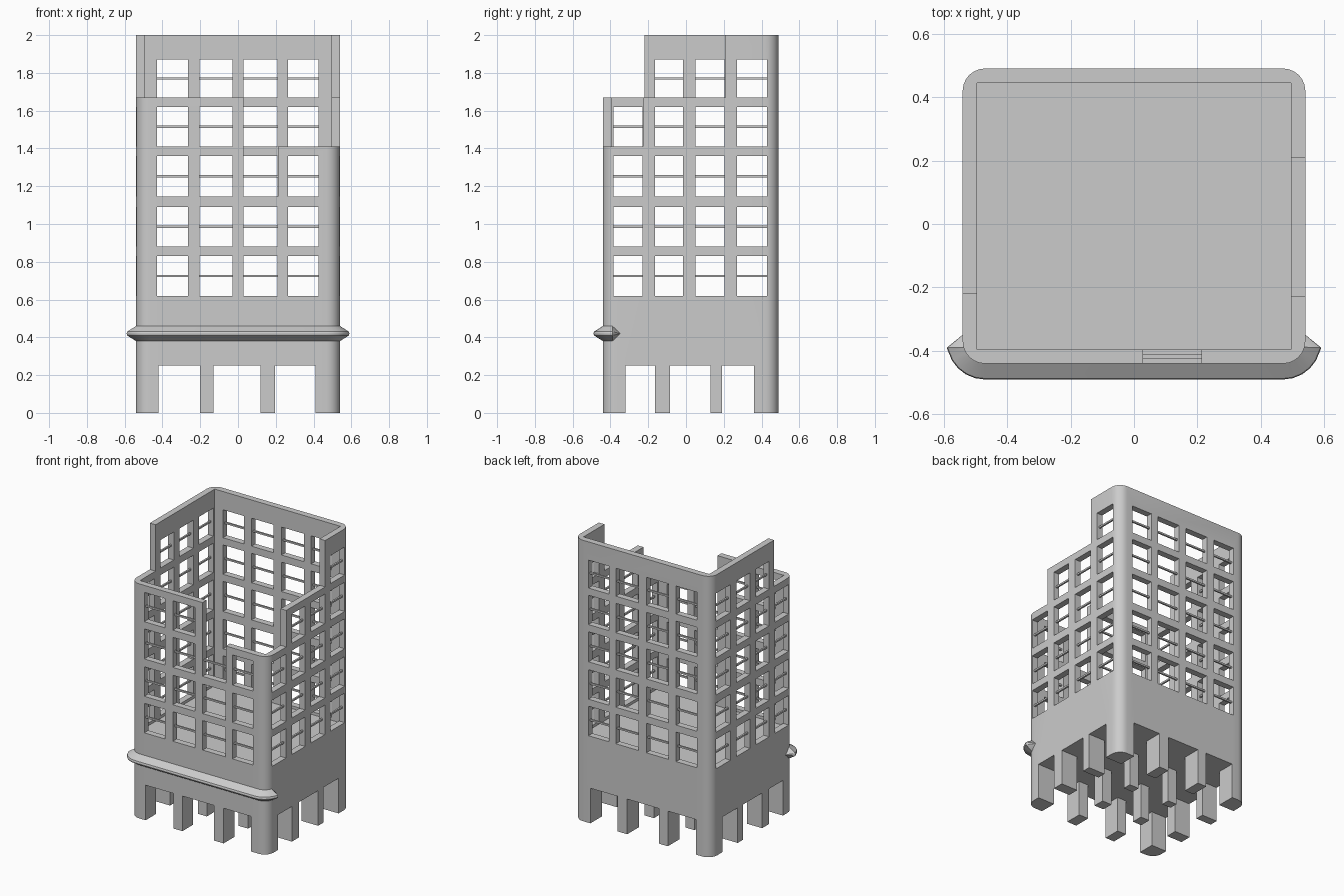
import bpy, bmesh, math

if "Cube" in bpy.data.objects:
    bpy.data.objects.remove(bpy.data.objects["Cube"])

X, Y0, Y1, TOP = 0.54, -0.44, 0.49, 2.0
R = 0.07
COLS_X = [(-0.43, -0.265), (-0.205, -0.03), (0.03, 0.21), (0.265, 0.425)]
COLS_Y = [(-0.385, -0.23), (-0.165, -0.015), (0.05, 0.205), (0.27, 0.43)]
ROWS = [(0.62, 0.83), (0.88, 1.09), (1.146, 1.36), (1.411, 1.62), (1.671, 1.87)]


def add_object(name, bm):
    bmesh.ops.recalc_face_normals(bm, faces=bm.faces)
    me = bpy.data.meshes.new(name)
    bm.to_mesh(me)
    bm.free()
    ob = bpy.data.objects.new(name, me)
    bpy.context.collection.objects.link(ob)
    return ob


def boxes(name, items):
    """One object from (x0, x1, y0, y1, z0, z1) boxes."""
    bm = bmesh.new()
    for x0, x1, y0, y1, z0, z1 in items:
        vs = bmesh.ops.create_cube(bm, size=1)["verts"]
        for v in vs:
            v.co = (x1 if v.co.x > 0 else x0, y1 if v.co.y > 0 else y0, z1 if v.co.z > 0 else z0)
    return add_object(name, bm)


def cut(ob, items):
    cutter = boxes("cutter", items)
    cutter.hide_render = True
    m = ob.modifiers.new("cut", "BOOLEAN")
    m.operation, m.solver, m.object = "DIFFERENCE", "EXACT", cutter
    bpy.context.view_layer.objects.active = ob
    bpy.ops.object.modifier_apply(modifier=m.name)
    bpy.data.objects.remove(cutter)


def smooth(ob):
    bpy.ops.object.select_all(action="DESELECT")
    ob.select_set(True)
    bpy.context.view_layer.objects.active = ob
    bpy.ops.object.shade_smooth_by_angle(angle=math.radians(30))


def arc(cx, cy, r, a0, a1, n=6):
    return [(cx + r * math.cos(math.radians(a0 + (a1 - a0) * i / n)),
             cy + r * math.sin(math.radians(a0 + (a1 - a0) * i / n))) for i in range(n + 1)]


# Tower body: rounded rectangle extruded to full height
bm = bmesh.new()
outline = (arc(-X + R, Y0 + R, R, 180, 270) + arc(X - R, Y0 + R, R, 270, 360)
           + arc(X - R, Y1 - R, R, 0, 90) + arc(-X + R, Y1 - R, R, 90, 180))
face = bm.faces.new([bm.verts.new((x, y, 0)) for x, y in outline])
ext = bmesh.ops.extrude_face_region(bm, geom=[face])["geom"]
bmesh.ops.translate(bm, vec=(0, 0, TOP), verts=[g for g in ext if isinstance(g, bmesh.types.BMVert)])
tower = add_object("tower_walls", bm)

# Hollow inside above the floor slab
cut(tower, [(-0.495, 0.495, -0.395, 0.445, 0.6, 2.2)])

# Ground floor passages in both directions leave a grid of pillars
cut(tower, [(a, b, -1, 1, -0.1, 0.25) for a, b in [(-0.42, -0.2), (-0.13, 0.12), (0.195, 0.41)]])
cut(tower, [(-1, 1, a, b, -0.1, 0.25) for a, b in [(-0.32, -0.165), (-0.085, 0.13), (0.19, 0.36)]])

# Broken, stepped top edge
for step in [(-0.7, 0.1, -0.7, -0.22, 1.67, 2.2),
             (0.028, 0.212, -0.7, -0.3, 1.145, 2.2),
             (0.15, 0.7, -0.7, -0.228, 1.41, 2.2),
             (0.3, 0.7, -0.4, 0.21, 1.67, 2.2)]:
    cut(tower, [step])

# Window openings
cut(tower, [(a, b, -1, 1, c, d) for a, b in COLS_X for c, d in ROWS])
cut(tower, [(-1, 1, a, b, c, d) for a, b in COLS_Y for c, d in ROWS])
smooth(tower)

# Window bars, with the number of standing rows per column on each wall
T, E = 0.006, 0.004
bars = []
for wall, centre, counts in [("x", -0.418, (4, 4, 3, 3)), ("x", 0.468, (5, 5, 5, 5)),
                             ("y", 0.518, (3, 4, 4, 5)), ("y", -0.518, (4, 5, 5, 5))]:
    for (a, b), n in zip(COLS_X if wall == "x" else COLS_Y, counts):
        for c, d in ROWS[:n]:
            z = (c + d) / 2
            along, across = (a - E, b + E), (centre - T, centre + T)
            pair = along + across if wall == "x" else across + along
            bars.append(pair + (z - T, z + T))
boxes("window_bars", bars)

# Front cornice: angular profile swept round the two front corners
bm = bmesh.new()
PROFILE = [(-0.01, 0.38), (0.0, 0.38), (0.047, 0.41), (0.05, 0.42), (0.047, 0.43), (0.0, 0.46), (-0.01, 0.46)]
rings = []
path = [(-X, -0.39, 180)]
path += [(-X + R, Y0 + R, 180 + 15 * i) for i in range(1, 7)]
path += [(X - R, Y0 + R, 270 + 15 * i) for i in range(6)]
path += [(X, -0.39, 360)]
for i, (cx, cy, a) in enumerate(path):
    end = i in (0, len(path) - 1)
    ca, sa = math.cos(math.radians(a)), math.sin(math.radians(a))
    r = 0 if end else R
    rings.append([bm.verts.new((cx + (r + o) * ca, cy + (r + o) * sa, z)) for o, z in PROFILE])
for p, q in zip(rings, rings[1:]):
    for i in range(len(PROFILE)):
        j = (i + 1) % len(PROFILE)
        bm.faces.new((p[i], p[j], q[j], q[i]))
for ring, s in ((rings[0], -1), (rings[-1], 1)):
    tip = bm.verts.new((s * (X - 0.005), -0.345, 0.42))
    for i in range(len(PROFILE)):
        bm.faces.new((ring[i], ring[(i + 1) % len(PROFILE)], tip))
smooth(add_object("front_cornice", bm))
